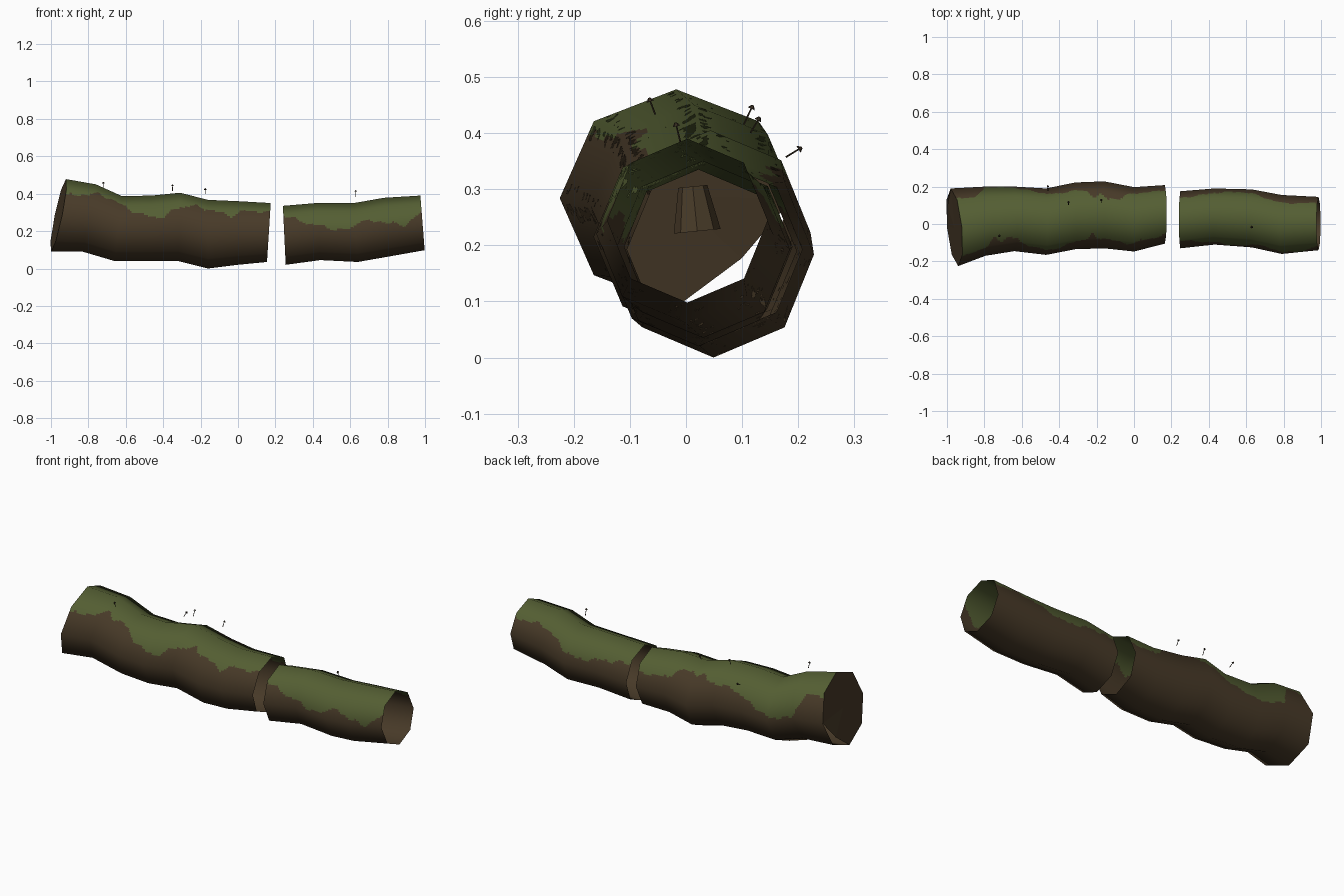
import bpy, bmesh, math
from mathutils import Vector

if "Cube" in bpy.data.objects:
    bpy.data.objects.remove(bpy.data.objects["Cube"])


def material(name, rgb):
    m = bpy.data.materials.new(name)
    m.diffuse_color = (*rgb, 1)
    m.use_nodes = True
    m.node_tree.nodes["Principled BSDF"].inputs["Base Color"].default_value = m.diffuse_color
    return m


BARK = material("bark_brown", (0.064, 0.042, 0.021))
MOSS = material("moss_green", (0.089, 0.113, 0.033))
DARK = material("dark_brown", (0.035, 0.024, 0.014))
SIDES, AROUND, ALONG = 8, 12, 22


def lerp_table(table, x):
    if x <= table[0][0]:
        return table[0][1]
    for (x0, z0), (x1, z1) in zip(table, table[1:]):
        if x <= x1:
            return z0 + (z1 - z0) * (x - x0) / (x1 - x0)
    return table[-1][1]


def ring_points(r):
    # ring: x at top, x at bottom, top z, bottom z, front y, back y, x skew
    xt, xb, zt, zb, y0, y1, skew = r
    pts = []
    for i in range(SIDES):
        a = math.tau * i / SIDES
        c, s = math.cos(a), math.sin(a)
        pts.append(Vector(((xt + xb) / 2 + (xt - xb) / 2 * s + skew * c,
                           (y0 + y1) / 2 + (y1 - y0) / 2 * c,
                           (zt + zb) / 2 + (zt - zb) / 2 * s)))
    return pts


def log_piece(name, rings, front_edge, back_edge):
    """Eight-sided open shell, finely divided so the moss edge can be cut by a rule."""
    rows, normals = [], []
    corners = [ring_points(r) for r in rings]
    radial = [Vector((0, math.cos(math.tau * i / SIDES), math.sin(math.tau * i / SIDES)))
              for i in range(SIDES)]
    steps = [(k, j / ALONG) for k in range(len(rings) - 1) for j in range(ALONG)]
    steps.append((len(rings) - 2, 1.0))
    bm = bmesh.new()
    for k, t in steps:
        row = []
        for i in range(SIDES):
            n = (i + 1) % SIDES
            a = corners[k][i].lerp(corners[k + 1][i], t)
            b = corners[k][n].lerp(corners[k + 1][n], t)
            for q in range(AROUND):
                row.append(bm.verts.new(a.lerp(b, q / AROUND)))
                normals.append(radial[i].lerp(radial[n], q / AROUND).normalized())
        rows.append(row)
    count = SIDES * AROUND
    for r0, r1 in zip(rows, rows[1:]):
        for i in range(count):
            n = (i + 1) % count
            f = bm.faces.new((r0[i], r1[i], r1[n], r0[n]))
            f.smooth = True
            c = f.calc_center_median()
            wobble = 0.005 * math.sin(c.x * 47) + 0.004 * math.sin(c.x * 83 + 1)
            # blend the front and back moss edges across the log
            edge = lerp_table(front_edge if c.y < 0.03 else back_edge, c.x) + wobble
            f.material_index = 1 if c.z > edge else 0
    bmesh.ops.recalc_face_normals(bm, faces=bm.faces)
    me = bpy.data.meshes.new(name)
    bm.to_mesh(me)
    bm.free()
    me.materials.append(BARK)
    me.materials.append(MOSS)
    me.normals_split_custom_set_from_vertices(normals)
    ob = bpy.data.objects.new(name, me)
    bpy.context.collection.objects.link(ob)
    return corners


# long half of the log
long_rings = [
    (-0.92, -1.0, 0.478, 0.09, -0.225, 0.19, -0.02),
    (-0.76, -0.83, 0.45, 0.09, -0.17, 0.20, 0),
    (-0.62, -0.66, 0.387, 0.04, -0.145, 0.20, 0),
    (-0.46, -0.48, 0.39, 0.04, -0.165, 0.19, 0),
    (-0.31, -0.32, 0.405, 0.04, -0.135, 0.222, 0),
    (-0.16, -0.16, 0.367, 0.0, -0.13, 0.228, 0),
    (0.0, 0.0, 0.36, 0.02, -0.147, 0.197, 0),
    (0.175, 0.155, 0.35, 0.035, -0.105, 0.208, 0)]
long_corners = log_piece(
    "long_log", long_rings,
    [(-0.95, 0.39), (-0.74, 0.40), (-0.64, 0.35), (-0.53, 0.29), (-0.39, 0.27), (-0.34, 0.325),
     (-0.23, 0.335), (-0.125, 0.305), (-0.035, 0.28), (0.035, 0.31), (0.175, 0.30)],
    [(-0.95, 0.40), (-0.85, 0.40), (-0.79, 0.27), (-0.65, 0.23), (-0.5, 0.27), (-0.4, 0.315),
     (-0.2, 0.335), (-0.05, 0.315), (0.0, 0.27), (0.175, 0.26)])

# short half of the log
log_piece(
    "short_log",
    [(0.24, 0.255, 0.335, 0.02, -0.13, 0.175, 0),
     (0.42, 0.44, 0.35, 0.045, -0.11, 0.19, 0),
     (0.62, 0.64, 0.35, 0.035, -0.125, 0.185, 0),
     (0.78, 0.80, 0.378, 0.063, -0.16, 0.155, 0),
     (0.975, 0.998, 0.39, 0.098, -0.14, 0.145, 0)],
    [(0.25, 0.28), (0.38, 0.24), (0.54, 0.205), (0.6, 0.21), (0.65, 0.255), (0.78, 0.25),
     (0.89, 0.23), (0.97, 0.295)],
    [(0.25, 0.27), (0.4, 0.26), (0.55, 0.23), (0.65, 0.25), (0.75, 0.31), (0.85, 0.33), (0.97, 0.32)])

# end wall closing the long half, with one broken corner
bm = bmesh.new()
wall = [bm.verts.new(p) for p in long_corners[0]]
wall[7].co += Vector((0.005, -0.03, 0.03))
hub = bm.verts.new(sum((v.co for v in wall), Vector()) / SIDES)
for i in range(SIDES):
    bm.faces.new((wall[i], hub, wall[(i + 1) % SIDES]))
me = bpy.data.meshes.new("end_wall")
bm.to_mesh(me)
bm.free()
me.materials.append(BARK)
bpy.context.collection.objects.link(bpy.data.objects.new("end_wall", me))


def cone(name, base, tip, r0, r1, sides, mat):
    base, tip = Vector(base), Vector(tip)
    d = tip - base
    bpy.ops.mesh.primitive_cone_add(vertices=sides, radius1=r0, radius2=r1, depth=d.length,
                                    location=(base + tip) / 2,
                                    rotation=d.to_track_quat('Z', 'Y').to_euler())
    ob = bpy.context.object
    ob.name = name
    ob.data.materials.append(mat)
    bpy.ops.object.shade_smooth_by_angle()


# broken stub inside the hollow
cone("inner_stub", (-0.80, 0.02, 0.225), (-0.80, 0.012, 0.305), 0.042, 0.026, 8, BARK)

# tiny mushrooms along the top
sprouts = [((-0.72, -0.055, 0.433), (-0.72, -0.065, 0.460)),
           ((-0.35, 0.103, 0.415), (-0.35, 0.118, 0.447)),
           ((-0.175, 0.115, 0.400), (-0.175, 0.130, 0.426)),
           ((-0.46, 0.178, 0.357), (-0.46, 0.204, 0.373)),
           ((0.63, -0.010, 0.383), (0.63, -0.018, 0.416))]
for i, (a, b) in enumerate(sprouts):
    tip = Vector(b)
    d = (tip - Vector(a)).normalized()
    cone(f"mushroom_stem_{i}", a, b, 0.0018, 0.0015, 5, DARK)
    cone(f"mushroom_cap_{i}", tip - d * 0.004, tip + d * 0.003, 0.007, 0.002, 6, DARK)
